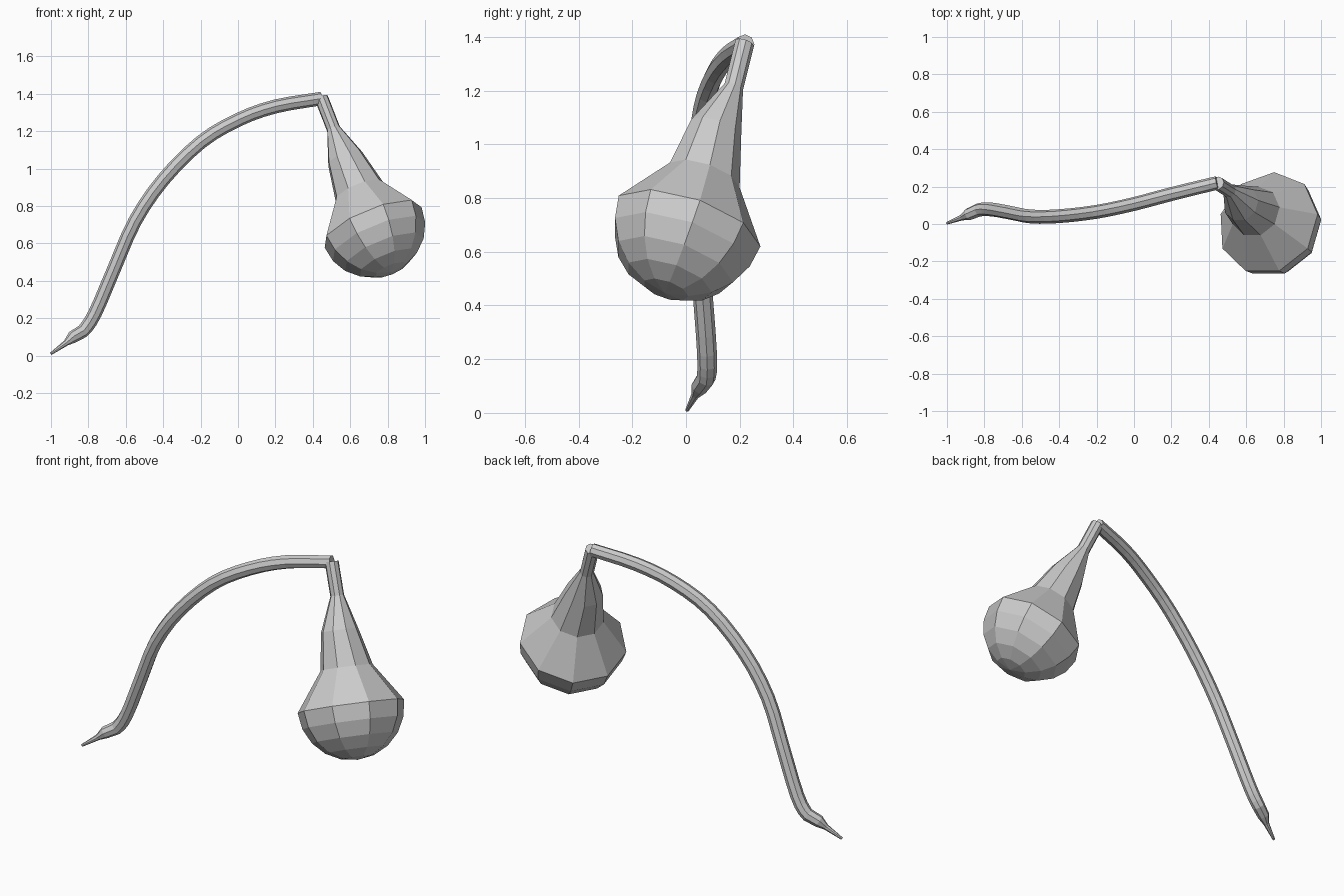
import bpy, math
from mathutils import Vector

if "Cube" in bpy.data.objects:
    bpy.data.objects.remove(bpy.data.objects["Cube"])


def make_mesh(name, rings, pole=None):
    """Skin a list of vertex rings; close the end with a cap or a pole."""
    n = len(rings[0])
    verts = [v for ring in rings for v in ring]
    faces = [tuple(range(n))]
    for i in range(len(rings) - 1):
        for j in range(n):
            k = (j + 1) % n
            faces.append((i * n + j, (i + 1) * n + j, (i + 1) * n + k, i * n + k))
    base = (len(rings) - 1) * n
    if pole is None:
        faces.append(tuple(base + j for j in reversed(range(n))))
    else:
        verts.append(pole)
        faces += [(base + j, len(verts) - 1, base + (j + 1) % n) for j in range(n)]
    mesh = bpy.data.meshes.new(name)
    mesh.from_pydata(verts, [], faces)
    mesh.update()
    obj = bpy.data.objects.new(name, mesh)
    bpy.context.collection.objects.link(obj)
    return obj


def ring(center, normal, radius, sides, ref, phase=0.0):
    u = (ref - normal * ref.dot(normal)).normalized()
    w = u.cross(normal)
    return [center + radius * (u * math.cos(a) + w * math.sin(a))
            for a in (phase + 2 * math.pi * j / sides for j in range(sides))]


def catmull(p0, p1, p2, p3, t):
    return 0.5 * (2 * p1 + (p2 - p0) * t + (2 * p0 - 5 * p1 + 4 * p2 - p3) * t * t
                  + (3 * p1 - p0 - 3 * p2 + p3) * t ** 3)


# Curved stalk: control points (x, y, z, radius), tip to neck
tip = [(-1.0, 0.004, 0.01, 0.007), (-0.92, 0.035, 0.067, 0.016),
       (-0.885, 0.052, 0.098, 0.033)]
bend = [(-0.83, 0.075, 0.13, 0.036), (-0.765, 0.078, 0.225, 0.037),
        (-0.66, 0.06, 0.47, 0.037), (-0.55, 0.04, 0.72, 0.037),
        (-0.4, 0.042, 0.94, 0.037), (-0.2, 0.065, 1.14, 0.037),
        (0.0, 0.107, 1.26, 0.037), (0.2, 0.16, 1.332, 0.037),
        (0.445, 0.22, 1.374, 0.036)]
ctrl = [Vector(p) for p in [tip[-1]] + bend]
ctrl.append(2 * ctrl[-1] - ctrl[-2])
path = [Vector(p) for p in tip]
for i in range(1, len(ctrl) - 2):
    path += [catmull(*ctrl[i - 1:i + 3], s / 3) for s in range(3)]
path.append(Vector(bend[-1]))
stalk_rings = []
for i, p in enumerate(path):
    d = (path[min(i + 1, len(path) - 1)] - path[max(i - 1, 0)]).to_3d().normalized()
    stalk_rings.append(ring(p.to_3d(), d, p.w, 8, Vector((0, 1, 0))))
make_mesh("stalk", stalk_rings)

# Hanging pod: flared neck running into a faceted hemisphere
SIDES = 9
axis = Vector((-0.37, 0.30, 0.889)).normalized()
center = Vector((0.717, 0.005, 0.698))
ref = Vector((0, 1, 0))
R = 0.285
neck = [((0.446, 0.218, 1.377), 0.037), ((0.51, 0.177, 1.213), 0.037),
        ((0.572, 0.11, 1.055), 0.1), ((0.648, 0.066, 0.878), 0.14)]
pod_rings = [ring(Vector(c), axis, r, SIDES, ref) for c, r in neck]
for i in range(5):
    a = math.radians(18 * i)
    pod_rings.append(ring(center - axis * R * math.sin(a), axis, R * math.cos(a), SIDES, ref))
make_mesh("pod", pod_rings, center - axis * R)
